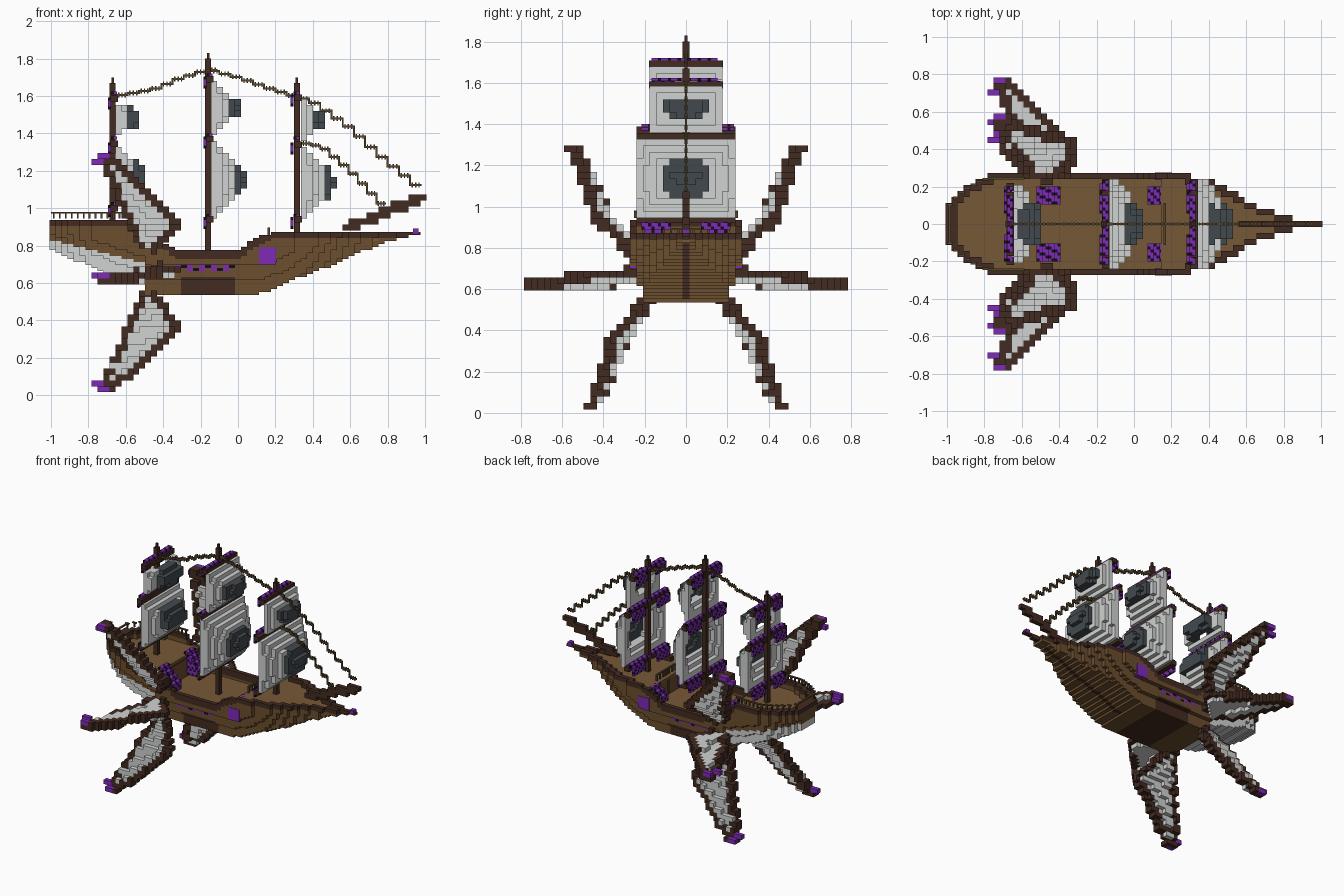
import bpy, bmesh, math
from mathutils import Matrix, Vector

if "Cube" in bpy.data.objects:
    bpy.data.objects.remove(bpy.data.objects["Cube"])


def srgb(r, g, b):
    f = lambda c: c / 12.92 if c < 0.04045 else ((c + 0.055) / 1.055) ** 2.4
    return (f(r / 255), f(g / 255), f(b / 255), 1)


COLOURS = {
    "hull_brown": (108, 78, 46), "deck_brown": (118, 89, 55), "dark_wood": (66, 43, 33),
    "sail_white": (208, 211, 209), "charcoal": (66, 73, 78), "purple": (126, 42, 182),
    "black": (20, 12, 24), "rope_brown": (88, 70, 44)}
MATS = {}
for n, c in COLOURS.items():
    MATS[n] = bpy.data.materials.new(n)
    MATS[n].diffuse_color = srgb(*c)
V = 0.032


def interp(pts, x):
    if x <= pts[0][0]:
        return pts[0][1]
    for (a, p), (b, q) in zip(pts, pts[1:]):
        if x <= b:
            return p + (q - p) * (x - a) / (b - a)
    return pts[-1][1]


def link(name, bm, mats):
    me = bpy.data.meshes.new(name)
    bm.to_mesh(me)
    bm.free()
    for m in mats:
        me.materials.append(MATS[m])
    ob = bpy.data.objects.new(name, me)
    bpy.context.collection.objects.link(ob)


def blocks(parts, size=(V, V, V)):
    """Build each part from grid cells {(i,j,k): colour}, keeping only outer faces."""
    filled = set().union(*parts.values())
    for name, cells in parts.items():
        bm, verts = bmesh.new(), {}
        mats = sorted(set(cells.values()))
        for c, col in cells.items():
            for ax in range(3):
                for sg in (-1, 1):
                    nb = list(c)
                    nb[ax] += sg
                    if tuple(nb) in filled:
                        continue
                    ring = []
                    for u, w in ((-1, -1), (1, -1), (1, 1), (-1, 1))[::sg]:
                        o = [0, 0, 0]
                        o[ax], o[(ax + 1) % 3], o[(ax + 2) % 3] = sg, u, w
                        key = tuple(2 * c[i] + o[i] for i in range(3))
                        if key not in verts:
                            verts[key] = bm.verts.new([key[i] * size[i] / 2 for i in range(3)])
                        ring.append(verts[key])
                    bm.faces.new(ring).material_index = mats.index(col)
        link(name, bm, mats)


def cell(x, y, z):
    return (round(x / V), round(y / V), round(z / V))


def boxes(name, items, mat):
    """items: (centre, size) pairs joined in one object."""
    bm = bmesh.new()
    for p, s in items:
        bmesh.ops.create_cube(bm, size=1, matrix=Matrix.Translation(p) @ Matrix.Diagonal((*s, 1)))
    link(name, bm, [mat])


def checker(name, lo, hi, s=0.016):
    """Purple and black chequered block."""
    n = [max(1, round((b - a) / s)) for a, b in zip(lo, hi)]
    st = [round(a / s + 0.5) for a in lo]
    blocks({name: {(st[0] + i, st[1] + j, st[2] + k): "black" if (i + j + k) % 3 == 0 else "purple"
                   for i in range(n[0]) for j in range(n[1]) for k in range(n[2])}}, (s, s, s))


# hull: plan width, keel line, bulwark top and deck level along x
WIDTH = [(-1, .10), (-.94, .17), (-.87, .22), (-.78, .26), (.3, .26), (.42, .23), (.5, .19),
         (.6, .135), (.7, .09), (.8, .055), (.88, .03), (1, .016)]
KEEL = [(-1, .78), (-.85, .72), (-.7, .66), (-.5, .6), (-.48, .55), (.12, .55), (.3, .625), (.5, .70),
        (.65, .77), (.8, .825), (.96, .87)]
TOP = [(-.6, .95), (-.56, .89), (-.46, .87), (-.32, .78), (0, .78), (.1, .85), (.2, .88)]
PALE = [(-1, .84), (-.5, .71), (-.47, .4)]
HZ = 0.016
hull, deck, rail, stern = {}, {}, {}, {}
for i in range(-31, 31):
    x = i * V
    wd = interp(WIDTH, x)
    inner = min(wd, interp(WIDTH, x - V), interp(WIDTH, x + V)) - 0.034
    kb, kt = interp(KEEL, x), interp(TOP, x)
    kd = .885 if x < -.5 else (.72 if x < .15 else .85)
    for k in range(round(kb / HZ), round(kt / HZ)):
        z = (k + .5) * HZ
        w = wd * min(1, .75 + (z - kb) * 1.6)
        for j in range(-9, 10):
            y = abs(j * V)
            if y > w and j:
                continue
            edge = y > inner or x < -.95
            c = (i, j, k)
            if z > kd:
                if edge:
                    rail[c] = "dark_wood" if z > kt - .045 else "hull_brown"
            elif z > kd - HZ and not edge:
                deck[c] = "deck_brown"
            elif z < interp(PALE, x):
                stern[c] = "sail_white"
            else:
                col = "hull_brown"
                if (j == 0 and x > .1) or z > kt - .03 or (-.31 < x < -.01 and z < .635):
                    col = "dark_wood"
                if -.34 < x < 0 and .67 < z < .705 and y > w - .035:
                    col = ("purple", "black", "purple", "hull_brown")[(i + 2 * k) % 4]
                hull[c] = col
blocks({"hull": hull, "deck": deck, "bulwark": rail, "stern_underside": stern}, (V, V, HZ))

# bowsprit and purple bow tip
sprit = {}
for n in range(60):
    t = n / 59
    for d in (0, -.02):
        sprit[cell(.58 + .405 * t, 0, .9 + .165 * t + d)] = "dark_wood"
blocks({"bowsprit": sprit})
boxes("bow_tip", [((.95, 0, .878), (.03, .034, .025))], "purple")

# side boxes and deck stairs
for s, side in ((-1, "right"), (1, "left")):
    boxes("side_box_" + side, [((.157, s * .255, .745), (.09, .04, .09))], "purple")
    y0 = .11 if s > 0 else -.206
    for n in range(4):
        checker(f"aft_stair_{side}_{n}", (-.52 + n * V, y0, .72), (-.488 + n * V, y0 + .096, .88 - n * .032))
    for n in range(3):
        checker(f"fore_stair_{side}_{n}", (.075 + n * V, y0, .72), (.107 + n * V, y0 + .096, .77 + n * .032))

# masts, yards and bulging sails


def sail(name, xm, z0, z1, hw, depth, pz0, pz1):
    cells = {}
    zc, hz, pc, ph = (z0 + z1) / 2, (z1 - z0) / 2, (pz0 + pz1) / 2, (pz1 - pz0) / 2
    for k in range(round(z0 / V), round(z1 / V) + 1):
        for j in range(-8, 9):
            y, z = j * V, k * V
            if abs(y) > hw:
                continue
            u, v = min(1, abs(y) / hw), min(1, abs(z - zc) / hz)
            d = depth * (1 - u ** 3) * (1 - v ** 2.5)
            a = round((xm + V * 1.3 + d) / V)
            dark = abs(z - pc) < ph and abs(y) < .125 and abs(y) / .14 + abs(z - pc) / ph < 1.45
            for e in ((0, 1) if dark else (-1, 0)):
                if (a + e) * V > xm + .02:
                    cells[(a + e, j, k)] = "charcoal" if dark else "sail_white"
    blocks({name: cells})


RIGS = [("mizzen", -.67, .87, 1.70, [(1.585, .17), (1.345, .22), (1.0, .2)],
         [(1.41, 1.55, .17, .05, 1.42, 1.54), (1.03, 1.30, .21, .08, 1.13, 1.27)]),
        ("main", -.16, .70, 1.83, [(1.69, .18), (1.37, .24), (.94, .24)],
         [(1.42, 1.65, .17, .075, 1.49, 1.60), (.97, 1.33, .235, .105, 1.07, 1.22)]),
        ("fore", .315, .83, 1.70, [(1.59, .18), (1.34, .24), (.94, .24)],
         [(1.39, 1.56, .17, .05, 1.43, 1.53), (.97, 1.31, .235, .11, 1.05, 1.22)])]
for name, xm, zb, zt, yards, sails in RIGS:
    boxes(name + "_mast", [((xm, 0, (zb + zt) / 2 - .015), (V, V, zt - zb - .03)),
                           ((xm, 0, zt - .02), (.014, .014, .04))], "dark_wood")
    boxes(name + "_yards", [((xm + .008, 0, z), (.04, 2 * h, .034)) for z, h in yards], "dark_wood")
    for n, (z, h) in enumerate(yards):
        checker(f"{name}_yard_top_{n}", (xm - .016, -h + .02, z + .02), (xm + .016, h - .02, z + .036))
        for s in (-1, 1):
            yc = s * h * .62
            checker(f"{name}_yard_wrap_{n}_{s}", (xm - .03, yc - h * .3, z - .05), (xm - .014, yc + h * .3, z + .02))
    for n, sl in enumerate(sails):
        sail(f"{name}_sail_{'upper' if n == 0 else 'lower'}", xm, *sl)

# three pairs of swept wings, described by span s, chord x and curve t
FRONT = [(0, -.45), (.17, -.32), (.52, -.68)]
BACK = [(0, -.5), (.17, -.585), (.52, -.73)]
WINGS = {
    "upper_wing": ([(0, .26), (.11, .36), (.19, .45), (.34, .49), (.52, .56)], lambda s, t: (t, .76 + s)),
    "middle_wing": ([(0, .69), (.25, .68), (.4, .64), (.52, .625)], lambda s, t: (.235 + s, t)),
    "lower_wing": ([(0, .2), (.1, .3), (.19, .37), (.35, .41), (.52, .475)], lambda s, t: (t, .54 - s))}
for name, (curve, place) in WINGS.items():
    for s2, side in ((-1, "right"), (1, "left")):
        cells = {}
        for a in range(53):
            s = a * .01
            xf, xb, t0 = interp(FRONT, s), interp(BACK, s), interp(curve, s)
            n = int((xf - xb) / .01) + 1
            for b in range(n + 1):
                x = xb + (xf - xb) * b / n
                edge = min(x - xb, xf - x) < .012
                for th in (0, .02):
                    y, z = place(s, t0 - .22 * (xf - x) - th)
                    c = cell(x, s2 * y, z)
                    if edge or c not in cells:
                        cells[c] = "dark_wood" if edge else "sail_white"
        for x, s in ((-.76, .485), (-.735, .485), (-.735, .52), (-.70, .52)):
            y, z = place(s, interp(curve, s))
            cells[cell(x, s2 * y, z)] = "purple"
        blocks({f"{name}_{side}": cells})

# stepped rigging lines with small hanging knots


def rope(name, path, step=.06):
    items, x, last = [], path[0][0], path[0][1]
    while x < path[-1][0]:
        z = interp(path, x + step / 2)
        items.append(((x + step / 2, 0, z), (step, .01, .011)))
        items.append(((x, 0, (z + last) / 2), (.01, .01, abs(z - last) + .011)))
        for d in (.2, .5, .8):
            items.append(((x + step * d, 0, z), (.007, .014, .026)))
        last, x = z, x + step
    boxes(name, items, "rope_brown")


rope("aft_rigging", [(-.65, 1.6), (-.45, 1.635), (-.32, 1.69), (-.16, 1.74)])
rope("fore_rigging", [(-.16, 1.74), (0, 1.70), (.2, 1.63), (.4, 1.57), (.6, 1.43), (.75, 1.29), (.98, 1.10)])
rope("jib_rigging", [(.34, 1.35), (.45, 1.33), (.6, 1.2), (.77, 1.02)], .05)

# stern fence and deck fence
fence = []
for n in range(13):
    x = -.985 + n * V
    for s in (-1, 1):
        y = s * (interp(WIDTH, x) - .015)
        fence += [((x, y, .962), (.01, .012, .035)), ((x, y, .976), (V, .014, .008))]
for j in range(-6, 7):
    if abs(j) < 3 or j % 2 == 0:
        fence.append(((.165, j * .018, .872), (.012, .01, .045)))
fence += [((.165, 0, .892), (.012, .22, .008)), ((-.985, 0, .976), (.014, .2, .008))]
boxes("fences", fence, "rope_brown")

for m in bpy.data.materials:
    if m.users and not m.is_grease_pencil:
        m.use_nodes = True
        m.node_tree.nodes["Principled BSDF"].inputs["Base Color"].default_value = m.diffuse_color
